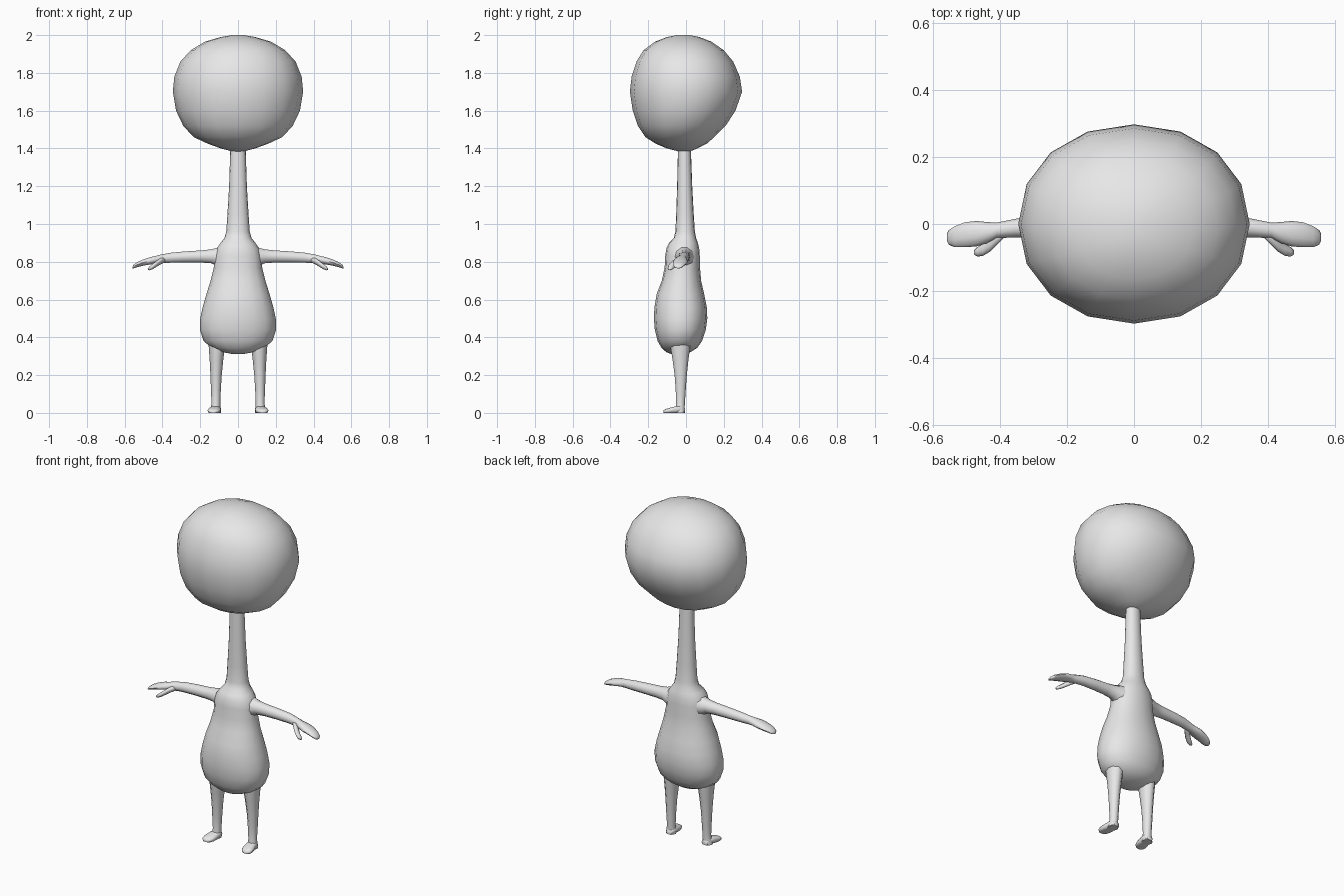
import bpy, math
from mathutils import Vector

grey = bpy.data.materials.new("plain grey")
grey.diffuse_color = (0.8, 0.8, 0.8, 1)


def loft(name, rings, sides, axis="z", power=2.0, mirror=False, mat=grey):
    """Skin rings (centre, half_u, half_v) lying across the given axis, with closed ends."""
    verts, faces = [], []
    for c, hu, hv in rings:
        for i in range(sides):
            a = 2 * math.pi * i / sides
            ca, sa = math.cos(a), math.sin(a)
            u = hu * math.copysign(abs(ca) ** (2 / power), ca)
            v = hv * math.copysign(abs(sa) ** (2 / power), sa)
            off = {"z": (u, v, 0), "x": (0, u, v), "y": (-u, 0, v)}[axis]
            verts.append(Vector(c) + Vector(off))
    for r in range(len(rings) - 1):
        for i in range(sides):
            j = (i + 1) % sides
            a, b = r * sides, (r + 1) * sides
            faces.append((a + i, a + j, b + j, b + i))
    faces.append(tuple(reversed(range(sides))))
    last = (len(rings) - 1) * sides
    faces.append(tuple(range(last, last + sides)))
    me = bpy.data.meshes.new(name)
    me.from_pydata(verts, [], faces)
    me.materials.append(mat)
    ob = bpy.data.objects.new(name, me)
    bpy.context.collection.objects.link(ob)
    bpy.context.view_layer.objects.active = ob
    ob.select_set(True)
    bpy.ops.object.shade_smooth_by_angle(angle=math.radians(65))
    ob.select_set(False)
    if mirror:
        ob.modifiers.new("mirror", "MIRROR").use_mirror_merge = False
    return ob


def upright(profile):
    """Rings from (z, half_width, front_y, back_y)."""
    return [((0, (f + b) / 2, z), w, (b - f) / 2) for z, w, f, b in profile]


# Head: big, slightly wide egg
loft("head", upright([
    (1.384, .03, -.04, .02), (1.40, .09, -.10, .06), (1.425, .16, -.16, .11),
    (1.46, .235, -.215, .15), (1.52, .29, -.255, .21), (1.60, .328, -.282, .262),
    (1.70, .345, -.297, .297), (1.78, .337, -.288, .285), (1.86, .305, -.262, .25),
    (1.92, .25, -.225, .20), (1.965, .175, -.165, .135), (1.99, .09, -.10, .07),
    (2.0, .03, -.05, .02)]), 16, power=2.1)

# Pear-shaped body running up into the long neck
loft("body_and_neck", upright([
    (.312, .03, -.08, -.02), (.322, .085, -.105, .025), (.345, .14, -.13, .06),
    (.38, .182, -.15, .085), (.44, .202, -.165, .105), (.50, .2, -.17, .113),
    (.56, .187, -.167, .11), (.63, .167, -.155, .096), (.70, .145, -.128, .08),
    (.77, .128, -.113, .074), (.83, .124, -.11, .073), (.87, .113, -.104, .07),
    (.90, .092, -.09, .063), (.925, .072, -.065, .054), (.96, .062, -.056, .047),
    (1.05, .056, -.052, .041), (1.2, .047, -.047, .033), (1.42, .04, -.042, .025)]),
    16, power=2.15)

# Arms reaching out sideways, tapering into flat hands
loft("arm", [
    ((.06, -.01, .82), .06, .07), ((.11, -.01, .825), .05, .052),
    ((.14, -.01, .829), .039, .039), ((.19, -.01, .828), .033, .034),
    ((.27, -.01, .826), .031, .031), ((.35, -.012, .822), .028, .028),
    ((.41, -.019, .815), .023, .024), ((.44, -.026, .81), .032, .021),
    ((.47, -.029, .804), .038, .02), ((.505, -.032, .795), .037, .017),
    ((.535, -.038, .784), .031, .014), ((.552, -.04, .775), .022, .01),
    ((.558, -.04, .77), .01, .005)], 10, "x", mirror=True)

# Thumbs curling forward and down
loft("thumb", [
    ((.385, -.022, .812), .016, .014), ((.41, -.042, .803), .022, .017),
    ((.43, -.062, .79), .021, .016), ((.45, -.077, .776), .018, .014),
    ((.467, -.083, .766), .014, .011), ((.477, -.085, .761), .006, .005)],
    8, "x", mirror=True)

# Legs, thick at the hip and slim at the ankle
loft("leg", [
    ((.11, -.03, .41), .048, .06), ((.112, -.03, .35), .043, .055),
    ((.114, -.029, .28), .036, .044), ((.116, -.028, .2), .03, .034),
    ((.117, -.028, .12), .026, .028), ((.117, -.029, .05), .023, .024),
    ((.119, -.032, .02), .027, .026), ((.12, -.033, 0), .03, .027)],
    10, mirror=True)

# Feet pointing forward and a little outward, flat underneath
foot = loft("foot", [
    ((.117, -.006, .013), .018, .013), ((.118, -.03, .02), .029, .02),
    ((.122, -.06, .017), .031, .017), ((.127, -.09, .013), .034, .013),
    ((.13, -.11, .01), .028, .01), ((.131, -.12, .007), .015, .006)],
    10, "y", power=2.6, mirror=True)
for v in foot.data.vertices:
    if v.co.z < .006:
        v.co.z = 0
